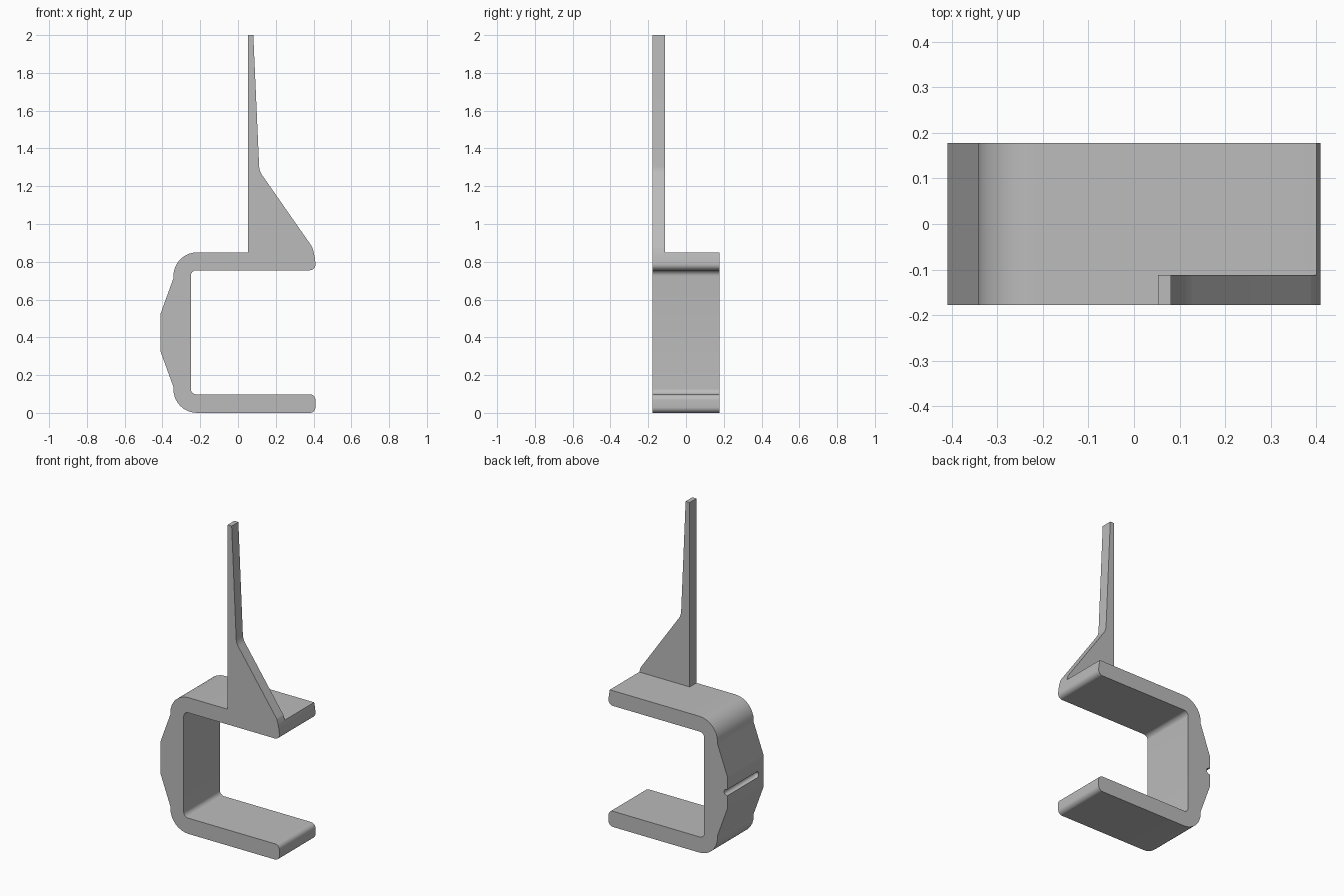
import bpy, bmesh, math
from mathutils import Matrix, Vector

cube = bpy.data.objects.get("Cube")
if cube:
    bpy.data.objects.remove(cube, do_unlink=True)

grey = bpy.data.materials.new("plain grey")
grey.use_nodes = True
colour = (0.5, 0.5, 0.5, 1)
grey.diffuse_color = colour
grey.node_tree.nodes["Principled BSDF"].inputs["Base Color"].default_value = colour

FRONT, BACK, BLADE_BACK = -0.178, 0.178, -0.112
ARM_TOP, MID = 0.85, 0.425


def rounded(corners, steps=8):
    """Turn (x, z, radius) corners into an outline with filleted corners."""
    out = []
    for i, (x, z, r) in enumerate(corners):
        p = Vector((x, z))
        if r == 0:
            out.append(p)
            continue
        a = (Vector(corners[i - 1][:2]) - p).normalized()
        b = (Vector(corners[(i + 1) % len(corners)][:2]) - p).normalized()
        half = a.angle(b) / 2
        centre = p + (a + b).normalized() * (r / math.sin(half))
        start = (p + a * (r / math.tan(half)) - centre).normalized()
        end = (p + b * (r / math.tan(half)) - centre).normalized()
        for k in range(steps + 1):
            out.append(centre + start.slerp(end, k / steps) * r)
    return out


def add_object(name, bm):
    bmesh.ops.recalc_face_normals(bm, faces=bm.faces)
    mesh = bpy.data.meshes.new(name)
    bm.to_mesh(mesh)
    bm.free()
    mesh.materials.append(grey)
    obj = bpy.data.objects.new(name, mesh)
    bpy.context.collection.objects.link(obj)
    return obj


def extrude(name, outline, y0, y1):
    """Extrude an x-z outline along y."""
    bm = bmesh.new()
    face = bm.faces.new([bm.verts.new((p.x, y0, p.y)) for p in outline])
    # Keep the starting face so that the solid is closed
    geom = bmesh.ops.extrude_face_region(bm, geom=[face], use_keep_orig=True)["geom"]
    verts = [v for v in geom if isinstance(v, bmesh.types.BMVert)]
    bmesh.ops.translate(bm, verts=verts, vec=(0, y1 - y0, 0))
    return add_object(name, bm)


# C-shaped clamp: spine outline is symmetric about mid height
lower_spine = [(-0.342, 0, 0.125), (-0.342, 0.138, 0), (-0.41, 0.325, 0)]
upper_spine = [(x, 2 * MID - z, r) for x, z, r in reversed(lower_spine)]
clamp_outline = rounded(
    lower_spine + upper_spine
    + [(0.401, ARM_TOP, 0), (0.407, 0.82, 0), (0.41, 0.79, 0),
       (0.41, 0.755, 0.03), (-0.25, 0.755, 0.03), (-0.25, 0.098, 0.03),
       (0.41, 0.098, 0.03), (0.41, 0, 0.03)])
clamp = extrude("clamp_body", clamp_outline, FRONT, BACK)

# Upright blade with a sloping gusset at its foot
blade_outline = rounded([(0.053, ARM_TOP, 0), (0.053, 2, 0), (0.081, 2, 0),
                         (0.113, 1.28, 0.09), (0.392, 0.88, 0.05),
                         (0.401, ARM_TOP, 0)])
blade = extrude("upright_blade", blade_outline, FRONT, BLADE_BACK)

# Round-ended groove across the outside of the spine, open at the back
bm = bmesh.new()
bmesh.ops.create_uvsphere(bm, u_segments=24, v_segments=12, radius=0.02)
bmesh.ops.rotate(bm, verts=bm.verts, cent=(0, 0, 0),
                 matrix=Matrix.Rotation(math.pi / 2, 3, 'X'))
for v in bm.verts:
    if v.co.y > -0.001:
        v.co.y += 0.5
bmesh.ops.translate(bm, verts=bm.verts, vec=(-0.407, -0.11, MID))
groove = add_object("groove_cutter", bm)
groove.hide_render = True

cut = clamp.modifiers.new("groove", 'BOOLEAN')
cut.operation, cut.solver, cut.object = 'DIFFERENCE', 'EXACT', groove

# Smooth the fillets, keep the corners sharp
for obj in (clamp, blade):
    bpy.ops.object.select_all(action='DESELECT')
    obj.select_set(True)
    bpy.context.view_layer.objects.active = obj
    if obj.modifiers:
        bpy.ops.object.modifier_apply(modifier="groove")
    bpy.ops.object.shade_smooth_by_angle(angle=math.radians(25))
bpy.data.objects.remove(groove, do_unlink=True)
